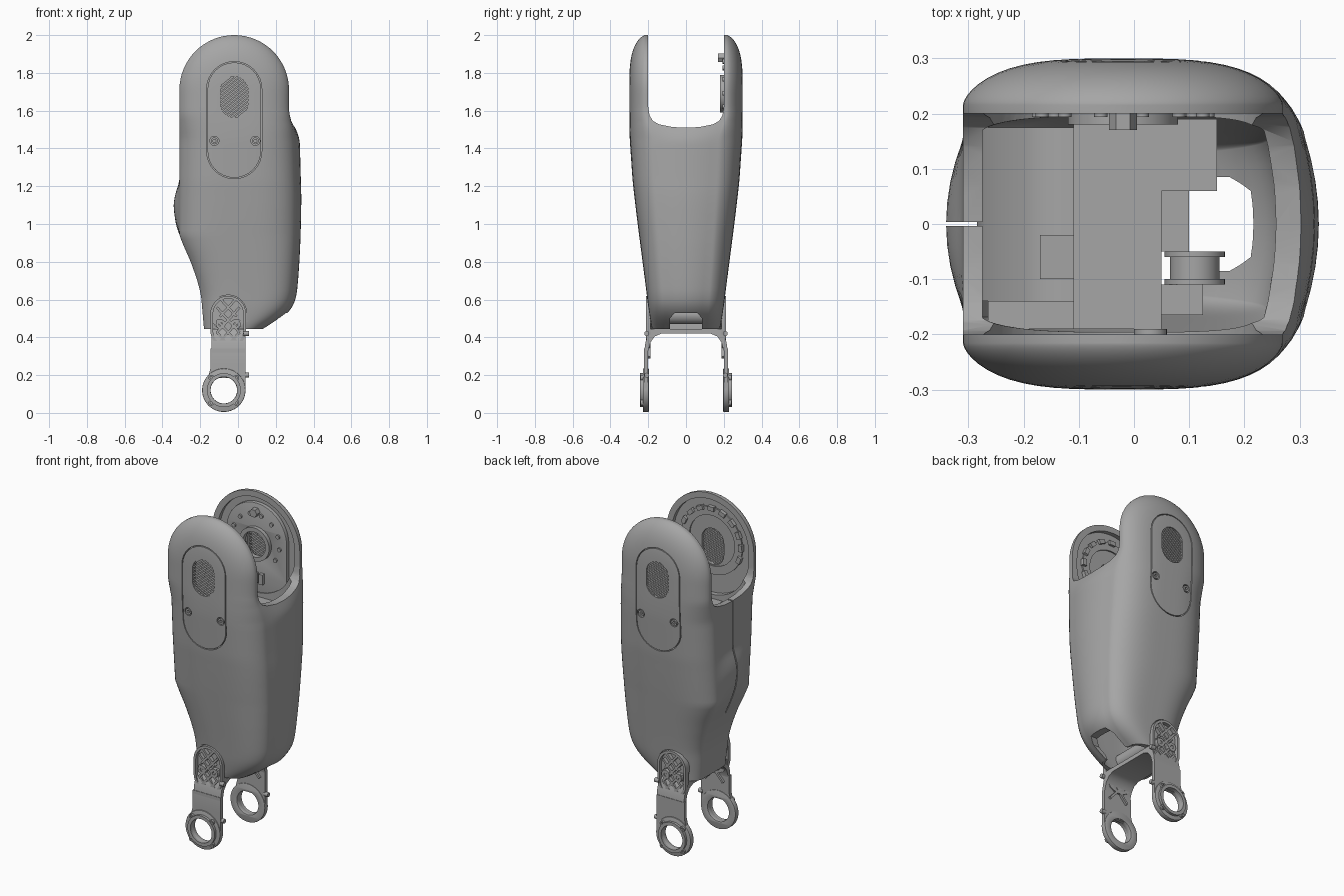
import bpy, bmesh, math
from mathutils import Matrix

if "Cube" in bpy.data.objects:
    bpy.data.objects.remove(bpy.data.objects["Cube"])

grey = bpy.data.materials.new("housing grey")
grey.use_nodes = True
COLOUR = (0.38, 0.38, 0.38, 1)
grey.diffuse_color = COLOUR
grey.node_tree.nodes["Principled BSDF"].inputs["Base Color"].default_value = COLOUR

CX, CZ, R = -0.02, 1.71, 0.29      # centre and radius of the domed top


def add_mesh(name, bm, cutter=False):
    bmesh.ops.remove_doubles(bm, verts=bm.verts, dist=1e-5)
    bmesh.ops.recalc_face_normals(bm, faces=bm.faces)
    me = bpy.data.meshes.new(name)
    bm.to_mesh(me)
    bm.free()
    ob = bpy.data.objects.new(name, me)
    bpy.context.collection.objects.link(ob)
    me.materials.append(grey)
    ob.hide_render = cutter
    return ob


def plate(name, loops, lo, hi, axis="y", bevel=0, cutter=False):
    """Extrude outlines (inner loops become holes) between lo and hi along an axis."""
    cu = bpy.data.curves.new(name, "CURVE")
    cu.dimensions, cu.fill_mode = "2D", "BOTH"
    cu.extrude = abs(hi - lo) / 2 - bevel
    cu.bevel_depth, cu.bevel_resolution, cu.offset = bevel, 1, -bevel
    for loop in loops:
        sp = cu.splines.new("POLY")
        sp.points.add(len(loop) - 1)
        for p, (a, b) in zip(sp.points, loop):
            p.co = (a, b, 0, 1)
        sp.use_cyclic_u = True
    tmp = bpy.data.objects.new("tmp", cu)
    bpy.context.collection.objects.link(tmp)
    dg = bpy.context.evaluated_depsgraph_get()
    me = bpy.data.meshes.new_from_object(tmp.evaluated_get(dg))
    bm = bmesh.new()
    bm.from_mesh(me)
    bpy.data.objects.remove(tmp)
    bpy.data.meshes.remove(me)
    mid = (lo + hi) / 2
    m = Matrix.Rotation(math.pi / 2, 4, "X")
    if axis == "x":
        m = Matrix.Translation((mid, 0, 0)) @ Matrix.Rotation(math.pi / 2, 4, "Z") @ m
    else:
        m = Matrix.Translation((0, mid, 0)) @ m
    bm.transform(m)
    return add_mesh(name, bm, cutter)


def circle(x, z, r, n=32):
    return [(x + r * math.cos(k * math.tau / n), z + r * math.sin(k * math.tau / n)) for k in range(n)]


def pill(x, z0, z1, r, n=16):
    """Upright slot outline with round ends."""
    top = [(x + r * math.cos(math.pi * k / n), z1 - r + r * math.sin(math.pi * k / n)) for k in range(n + 1)]
    return top + [(2 * x - a, z0 + z1 - b) for a, b in top]


def box(name, x, y, z, cutter=False):
    return plate(name, [[(x[0], z[0]), (x[1], z[0]), (x[1], z[1]), (x[0], z[1])]], *y, cutter=cutter)


def bar(x, z, length, width, angle):
    c, s = math.cos(angle), math.sin(angle)
    return [(x + a * c - b * s, z + a * s + b * c) for a, b in
            ((-length / 2, -width / 2), (length / 2, -width / 2), (length / 2, width / 2), (-length / 2, width / 2))]


def cut(ob, *cutters):
    for c in cutters:
        mod = ob.modifiers.new("cut", "BOOLEAN")
        mod.operation, mod.solver, mod.object = "DIFFERENCE", "EXACT", c
        bpy.context.view_layer.objects.active = ob
        bpy.ops.object.modifier_apply(modifier=mod.name)
        bpy.data.objects.remove(c)


# Housing outline: height, lowest x, highest x, half depth
OUTLINE = [(0.445, -.18, .15, .18), (.5, -.185, .235, .19), (.56, -.19, .29, .2), (.62, -.195, .31, .207),
           (.7, -.215, .318, .217), (.8, -.25, .325, .23), (.9, -.295, .33, .243), (1, -.33, .333, .256),
           (1.1, -.343, .335, .268), (1.17, -.33, .335, .276), (1.22, -.31, .333, .282),
           (1.45, -.31, .327, .298), (1.53, -.31, .295, .3), (1.58, -.31, .27, .3), (CZ, -.31, .27, .3)]
BASE = OUTLINE[0][0]


def sample(z):
    """Outline at a height, lightly averaged so the silhouette flows."""
    def lerp(z):
        z = min(max(z, BASE), CZ)
        for p, q in zip(OUTLINE, OUTLINE[1:]):
            if z <= q[0]:
                f = (z - p[0]) / (q[0] - p[0])
                return [a + (b - a) * f for a, b in zip(p[1:], q[1:])]
    spread = min(0.025, max(z - BASE, 0))
    rows = [lerp(z + spread * d / 2) for d in range(-2, 3)]
    return [sum(c) / len(rows) for c in zip(*rows)]


def ring(z, inset=0):
    lo, hi, hy = sample(z)
    k = min(max((1.58 - z) / 0.13, 0), 1)
    edge, bulge, h = 0.72 - 0.15 * k, 0.025 * k, max(z - CZ, 0)
    back_bulge = max(-0.31 - lo, 0)
    lo, hi, hy = lo + back_bulge + inset, hi - bulge - inset * 1.3, hy - inset
    if inset:
        hy, edge = min(hy, 0.196), 0.86
    if h:
        w = math.sqrt(R * R - h * h)
        lo, hi = CX - w, CX + w
    mid, a = (lo + hi) / 2, (hi - lo) / 2
    half = []
    for i in range(-14, 15):
        u = math.sin(i / 14 * math.pi / 2)
        t = min(1, math.hypot(u * a, h) / R) if h else abs(u)
        half.append((mid + u * a, -hy * (edge + (1 - edge) * (1 - t ** 3.4) ** 0.65), z))
    ye = hy * edge
    side = [(1 - (j / 4) ** 2, ye * j / 4) for j in range(-3, 4)]
    return (half + [(hi + bulge * b, y, z) for b, y in side] + [(x, -y, z) for x, y, z in reversed(half)]
            + [(lo - back_bulge * b, -y, z) for b, y in side])


def loft(name, heights, inset=0, cutter=False):
    bm = bmesh.new()
    rows = [[bm.verts.new(p) for p in ring(z, inset)] for z in heights]
    n = len(rows[0])
    for p, q in zip(rows, rows[1:]):
        for i in range(n):
            bm.faces.new((p[i], p[(i + 1) % n], q[(i + 1) % n], q[i]))
    bm.faces.new(rows[0])
    bm.faces.new(rows[-1])
    return add_mesh(name, bm, cutter)


# Main hollow housing with forked top
AX, EX, EZ = -.052, -.075, .12     # yoke arm axis and eyelet centre
body_z = [BASE + (CZ - BASE) * i / 56 for i in range(57)]
dome_z = [CZ + R * math.sin(i / 16 * math.pi / 2) for i in range(1, 16)] + [CZ + R * 0.9998]
housing = loft("housing", body_z + dome_z)
saddle = [(.2, 2.2), (.2, 1.62), (.193, 1.575), (.175, 1.545), (.14, 1.527), (.07, 1.513), (0, 1.51)]
saddle += [(-y, z) for y, z in reversed(saddle[:-1])]
cut(housing,
    loft("cavity_cutter", [0.4] + body_z[1:53], 0.035, True),
    plate("saddle_cutter", [saddle], -0.5, 0.5, "x", cutter=True),
    box("seam_cutter", (-0.5, -0.26), (-0.004, 0.004), (0.7, 1.7), True),
    plate("arch_cutter", [[(-.085, .4), (.085, .4), (.085, .5), (.06, .53), (-.06, .53), (-.085, .5)]],
          0.08, 0.5, "x", cutter=True))

SCREWS = [(-0.125, 1.44), (0.092, 1.44)]
for s in (-1, 1):
    # Engraved panel line, vent window, screw bores, inner recess and arm seat
    cut(housing,
        plate("panel_line", [pill(CX, 1.24, 1.86, .146), pill(CX, 1.245, 1.855, .141)], s * .268, s * .4, cutter=True),
        plate("vent_window", [pill(CX, 1.565, 1.78, .073)], s * .15, s * .4, cutter=True),
        plate("inner_recess", [pill(CX, 1.4, 1.965, .255, 24)], s * .15, s * .225, cutter=True),
        plate("arm_seat", [pill(AX, .3, .624, .098)], s * .187, s * .4, cutter=True))
    for x, z in SCREWS:
        cut(housing, plate("screw_bore", [circle(x, z, .024)], s * .275, s * .4, cutter=True))
        plate("panel_screw", [circle(x, z, .018, 20), circle(x, z, .009, 6)], s * .27, s * .294)
    # Diagonal vent slats over a closed backing
    plate("vent_backing", [pill(CX, 1.565, 1.78, .073)], s * .262, s * .27)
    for i in range(-6, 7):
        zc = 1.672 + i * 0.0205
        a = [t / 40 * .075 for t in range(-40, 41)]
        inside = [t for t in a if math.hypot(t, max(abs(zc + t * .8 - 1.672) - .035, 0)) < .075]
        if inside:
            m, span = (inside[0] + inside[-1]) / 2, inside[-1] - inside[0]
            plate("vent_slat", [bar(CX + m, zc + m * .8, span * 1.28, .009, math.atan(.8))], s * .24, s * .294)

# Inner bearing pad with bolts on the back cheek
plate("bearing_pad", [pill(CX, 1.3, 1.93, .2, 24), circle(CX, 1.69, .085)], .203, .23, bevel=.003)
plate("bearing_collar", [circle(CX, 1.69, .1), circle(CX, 1.69, .075)], .18, .21)
plate("pad_boss", [circle(CX, 1.88, .025, 6)], .17, .21)
for i in range(10):
    t = math.radians(-35 + i * 28)
    plate("pad_bolt", [circle(CX + .155 * math.cos(t), 1.71 + .155 * math.sin(t), .012, 12)], .194, .205)
for i in range(3):
    box("pad_connector", (-.07 + i * .04, -.045 + i * .04), (.18, .205), (1.46, 1.52))

# Clips and locating pin on the front cheek
plate("clip_ring", [circle(CX, CZ, .2, 48), circle(CX, CZ, .15, 48)], -.23, -.217)
for i in range(11):
    t = math.radians(-20 + i * 22)
    plate("ring_clip", [bar(CX + .195 * math.cos(t), CZ + .195 * math.sin(t), .025, .04, t)], -.23, -.203)
plate("locating_pin", [circle(.03, 1.46, .03, 20), circle(.03, 1.46, .014, 20)], -.23, -.19)

# Drive unit inside the housing
box("gearbox", (-.11, .05), (-.19, .19), (.85, 1.38))
box("gearbox_step", (.05, .15), (.06, .19), (.9, 1.38))
box("gearbox_shelf", (.05, .1), (-.05, .06), (.95, 1.15))
box("side_shelf", (-.265, -.11), (-.19, -.14), (1.1, 1.3))
plate("motor_cover", [[(-.285, 1), (-.285, 1.12), (-.27, 1.17), (-.2, 1.25), (-.15, 1.28), (-.11, 1.28), (-.11, 1)]],
      -.14, .175)
plate("motor_mount", [[(-.17, 1.1), (-.17, 1.31), (-.11, 1.34), (-.11, 1.1)]], -.1, -.02)
for lo, hi, r in ((-.11, -.1, .055), (-.1, -.06, .045), (-.06, -.05, .055)):
    plate("belt_pulley", [circle(.11, 1.3, r)], lo, hi)
box("pulley_bracket", (.05, .125), (-.165, -.11), (1.15, 1.34))

# Lower yoke: bridge, arms, lattice and eyelets
outer = [(.222, .25), (.222, .32), (.215, .37), (.204, .41), (.188, .445)]
inner = [(.202, .25), (.2, .33), (.187, .375), (.165, .405), (.13, .42)]


def mirrored(half):
    return [(-y, z) for y, z in half]


plate("yoke_bridge", [outer + mirrored(outer)[::-1] + mirrored(inner) + inner[::-1]], -.14, .04, "x")
plate("yoke_pivot", [circle(-.055, .52, .05)], -.17, .17)
for s in (-1, 1):
    arm = [(-.145, .34), (-.145, .24), (-.155, .2), (-.13, .185), (-.02, .185), (.005, .15), (.04, .13), (.04, .34)]
    plate("yoke_arm", [arm], s * .2, s * .222)
    plate("arm_eyelet", [circle(EX, EZ, .115, 48), circle(EX, EZ, .07, 48)], s * .197, s * .228, bevel=.004)
    plate("eyelet_lip", [circle(EX, EZ, .09, 48), circle(EX, EZ, .071, 48)], s * .22, s * .243)
    plate("arm_head", [pill(AX, .43, .62, .094)], s * .175, s * .19)
    plate("head_rim", [pill(AX, .34, .62, .094), pill(AX, .355, .605, .08)], s * .187, s * .212)
    for i in range(4):
        for side in (-1, 1):
            length = .13 if i == 3 else .18
            plate("lattice_rib", [bar(AX, .36 + i * .066, length, .013, side * math.radians(48))], s * .187, s * .211)
    for dx in (-.04, .04):
        plate("head_screw", [circle(AX + dx, .47, .026, 20), circle(AX + dx, .47, .011, 6)], s * .187, s * .213)
    for dx in (-.066, .066):
        for dz in (-.066, .066):
            plate("eyelet_screw", [circle(EX + dx, EZ + dz, .015, 16), circle(EX + dx, EZ + dz, .007, 6)],
                  s * .22, s * .241)
    for z in (.2, .42):
        plate("edge_clip", [circle(s * .208, z, .013, 12)], .03, .058, "x")

# Smooth shading with crisp edges
bpy.ops.object.select_all(action="DESELECT")
for ob in bpy.data.objects:
    if ob.type == "MESH" and grey.name in ob.data.materials:
        ob.select_set(True)
        bpy.context.view_layer.objects.active = ob
bpy.ops.object.shade_smooth_by_angle(angle=math.radians(32))
